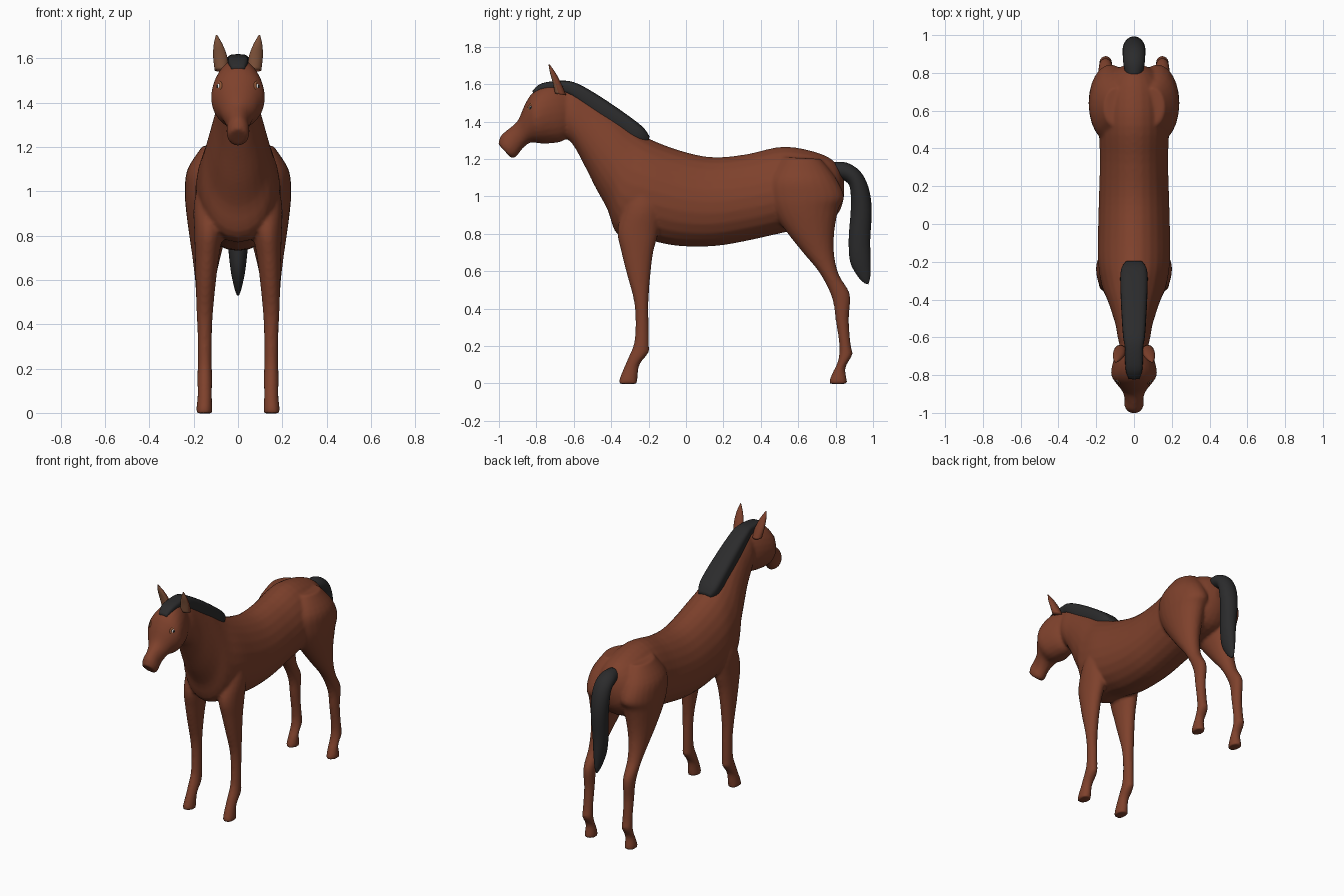
import bpy, bmesh, math
from mathutils import Vector, Matrix

cube = bpy.data.objects.get("Cube")
if cube:
    bpy.data.objects.remove(cube)


def material(name, r, g, b):
    m = bpy.data.materials.new(name)
    m.use_nodes = True
    m.diffuse_color = (r, g, b, 1)
    bsdf = m.node_tree.nodes["Principled BSDF"]
    bsdf.inputs["Base Color"].default_value = (r, g, b, 1)
    bsdf.inputs["Roughness"].default_value = 0.8
    return m


COAT = material("chestnut coat", 0.21, 0.053, 0.025)
FACE = material("dark face", 0.11, 0.042, 0.025)
MUZZLE = material("grey muzzle", 0.06, 0.05, 0.047)
HOOF = material("grey hoof", 0.065, 0.053, 0.05)
HAIR = material("black hair", 0.024, 0.024, 0.025)
TAN = material("tan inner ear", 0.27, 0.11, 0.055)
LID = material("eyelid brown", 0.27, 0.09, 0.035)
WHITE = material("eye white", 0.8, 0.8, 0.8)
PUPIL = material("pupil black", 0.01, 0.01, 0.01)


def spline(rows, steps):
    """Smooth rows of numbers with a Catmull-Rom curve."""
    rows = [rows[0]] + rows + [rows[-1]]
    out = []
    for a, b, c, d in zip(rows, rows[1:], rows[2:], rows[3:]):
        for s in range(steps):
            t = s / steps
            out.append([0.5 * (2 * q + (r - p) * t + (2 * p - 5 * q + 4 * r - u) * t ** 2
                               + (3 * q - p - 3 * r + u) * t ** 3)
                        for p, q, r, u in zip(a, b, c, d)])
    return out + [rows[-1]]


def loft(bm, rows, side=1, sides=24, steps=4, power=1.0, taper=0.0):
    """Skin oval rings; each row is edge A (y, z), edge B (y, z), half width, x."""
    rings = []
    for ay, az, by, bz, w, x in spline([(list(r) + [0])[:6] for r in rows], steps):
        ring = []
        for i in range(sides):
            t = math.tau * i / sides
            c, s = (math.copysign(abs(f(t)) ** power, f(t)) for f in (math.cos, math.sin))
            ring.append(bm.verts.new((side * (x + w * s * (1 - taper * c)),
                                      (ay + by) / 2 + c * (ay - by) / 2,
                                      (az + bz) / 2 + c * (az - bz) / 2)))
        rings.append(ring)
    faces = [bm.faces.new(rings[0]), bm.faces.new(rings[-1][::-1])]
    for p, q in zip(rings, rings[1:]):
        for i in range(sides):
            j = (i + 1) % sides
            faces.append(bm.faces.new((p[i], q[i], q[j], p[j])))
    bmesh.ops.recalc_face_normals(bm, faces=faces)


def finish(bm, name, *mats):
    mesh = bpy.data.meshes.new(name)
    bm.to_mesh(mesh)
    bm.free()
    mesh.polygons.foreach_set("use_smooth", [True] * len(mesh.polygons))
    for m in mats:
        mesh.materials.append(m)
    ob = bpy.data.objects.new(name, mesh)
    bpy.context.collection.objects.link(ob)
    return ob


# Trunk and neck: rump to throat, top edge then bottom edge
trunk = [(.845, 1.09, .845, 1.0, .03), (.8, 1.18, .82, .92, .11), (.7, 1.235, .74, .84, .17),
         (.52, 1.266, .54, .81, .185), (.32, 1.225, .36, .77, .18), (.14, 1.21, .16, .735, .185),
         (-.03, 1.245, -.04, .735, .19), (-.2, 1.31, -.2, .765, .19), (-.29, 1.37, -.36, .79, .17),
         (-.38, 1.44, -.42, .93, .14), (-.45, 1.49, -.48, 1.04, .118), (-.53, 1.545, -.54, 1.16, .097),
         (-.61, 1.58, -.6, 1.27, .085), (-.68, 1.58, -.64, 1.31, .07)]
# Head: poll to lips
head = [(-.62, 1.57, -.6, 1.34, .06), (-.7, 1.6, -.66, 1.295, .095), (-.77, 1.59, -.73, 1.283, .116),
        (-.825, 1.55, -.78, 1.283, .12), (-.862, 1.49, -.83, 1.288, .092),
        (-.9, 1.405, -.865, 1.265, .063), (-.95, 1.36, -.89, 1.235, .05),
        (-.99, 1.325, -.91, 1.21, .052), (-1.004, 1.28, -.935, 1.205, .045)]
# Legs: front edge, back edge, half width, x
foreleg = [(-.27, 1.12, -.15, 1.12, .045, .11), (-.33, .95, -.13, .95, .073, .125),
           (-.367, .82, -.15, .8, .065, .132), (-.345, .7, -.175, .7, .054, .14),
           (-.315, .58, -.19, .58, .045, .146), (-.28, .45, -.2, .45, .037, .15),
           (-.27, .34, -.2, .34, .032, .15), (-.277, .22, -.198, .2, .032, .15),
           (-.312, .13, -.2, .165, .034, .15), (-.338, .07, -.248, .1, .032, .15),
           (-.357, .02, -.26, .02, .036, .152), (-.359, -.002, -.26, -.002, .036, .152)]
hindleg = [(.52, 1.21, .72, 1.2, .06, .1), (.445, 1.1, .8, 1.1, .108, .12),
           (.435, 1.0, .845, 1.0, .116, .124), (.475, .9, .815, .93, .105, .13),
           (.545, .8, .792, .8, .083, .137), (.625, .7, .792, .69, .062, .143),
           (.715, .59, .818, .58, .045, .148), (.78, .46, .877, .475, .037, .15),
           (.8, .34, .87, .34, .032, .15), (.82, .2, .882, .2, .032, .15),
           (.812, .12, .89, .155, .034, .15), (.785, .06, .853, .085, .032, .15),
           (.768, .02, .86, .02, .036, .152), (.767, -.002, .86, -.002, .036, .152)]
bm = bmesh.new()
loft(bm, trunk, taper=.12)
loft(bm, head)
for side in (1, -1):
    loft(bm, foreleg, side)
    loft(bm, hindleg, side)
body = finish(bm, "body")

# Fuse the lofts into one skin
fuse = body.modifiers.new("fuse", "REMESH")
fuse.mode = "VOXEL"
fuse.voxel_size = 0.01
relax = body.modifiers.new("relax", "SMOOTH")
relax.factor = 0.5
relax.iterations = 4
skin = bpy.data.meshes.new_from_object(body.evaluated_get(bpy.context.evaluated_depsgraph_get()))
body.modifiers.clear()
body.data = skin

# Cut clean colour borders, then colour muzzle, face and hooves
MUZZLE_AT, MUZZLE_UP = Vector((0, -1, 1.3)), Vector((0, .75, 1))
bm = bmesh.new()
bm.from_mesh(skin)


def cut(test, at, normal):
    faces = [f for f in bm.faces if test(f.calc_center_median())]
    geom = list({e for f in faces for e in f.edges} | {v for f in faces for v in f.verts}) + faces
    bmesh.ops.bisect_plane(bm, geom=geom, plane_co=at, plane_no=normal)


cut(lambda c: c.z < .12, (0, 0, .05), (0, 0, 1))
cut(lambda c: c.y < -.84, MUZZLE_AT, MUZZLE_UP)
for side in (1, -1):
    cut(lambda c: c.y < -.78 and c.z > 1.28, (side * .036, 0, 0), (1, 0, 0))
bm.normal_update()
for f in bm.faces:
    c = f.calc_center_median()
    f.smooth = True
    f.material_index = 0
    if c.z < .05:
        f.material_index = 3
    elif c.y < -.86 and (c - MUZZLE_AT).dot(MUZZLE_UP) < 0:
        f.material_index = 2
    elif c.y < -.78 and abs(c.x) < .036 and f.normal.y < -.3 and f.normal.z > 0:
        f.material_index = 1
bm.to_mesh(skin)
bm.free()
skin.materials.clear()
for m in (COAT, FACE, MUZZLE, HOOF):
    skin.materials.append(m)

# Mane with forelock
bm = bmesh.new()
loft(bm, [(-.822, 1.565, -.81, 1.53, .03), (-.77, 1.605, -.76, 1.55, .045),
          (-.66, 1.619, -.66, 1.55, .048), (-.58, 1.603, -.61, 1.53, .058),
          (-.46, 1.535, -.5, 1.44, .066), (-.32, 1.44, -.36, 1.35, .072),
          (-.23, 1.37, -.27, 1.28, .07), (-.195, 1.32, -.21, 1.28, .045)], power=.6)
finish(bm, "mane", HAIR)

# Tail
bm = bmesh.new()
loft(bm, [(.79, 1.185, .8, 1.09, .045), (.86, 1.18, .835, 1.09, .056), (.93, 1.135, .872, 1.06, .06),
          (.975, 1.05, .882, .99, .06), (.993, .93, .88, .91, .055), (.985, .77, .87, .77, .046),
          (.987, .65, .878, .65, .034), (.985, .57, .92, .57, .018), (.975, .53, .955, .535, .006)])
finish(bm, "tail", HAIR)

for side, label in ((1, "left"), (-1, "right")):
    # Ear, with a tan front
    bm = bmesh.new()
    loft(bm, [(-.7, 1.55, -.64, 1.54, .032, .073), (-.713, 1.61, -.665, 1.6, .032, .08),
              (-.727, 1.66, -.697, 1.66, .021, .089), (-.735, 1.706, -.729, 1.706, .003, .097)],
         side, sides=16)
    bm.normal_update()
    for f in bm.faces:
        f.material_index = int(f.normal.y < -.45)
    finish(bm, label + "_ear", COAT, TAN)

    # Eyeball, with the pupil facing outward
    look = Vector((side * .9, -.42, .1)).normalized()
    place = Matrix.Translation((side * .079, -.82, 1.47)) @ look.to_track_quat("Z", "Y").to_matrix().to_4x4()
    bm = bmesh.new()
    bmesh.ops.create_uvsphere(bm, u_segments=20, v_segments=16, radius=.02)
    for f in bm.faces:
        f.material_index = int(f.calc_center_median().z > .0175)
    bm.transform(place)
    finish(bm, label + "_eye", WHITE, PUPIL)

    # Eyelid rim
    bpy.ops.mesh.primitive_torus_add(major_segments=24, minor_segments=8,
                                     major_radius=.021, minor_radius=.007)
    lid = bpy.context.object
    lid.name = label + "_eyelid"
    lid.data.transform(place @ Matrix.Translation((0, 0, .007)))
    lid.data.materials.append(LID)
    bpy.ops.object.shade_smooth()
